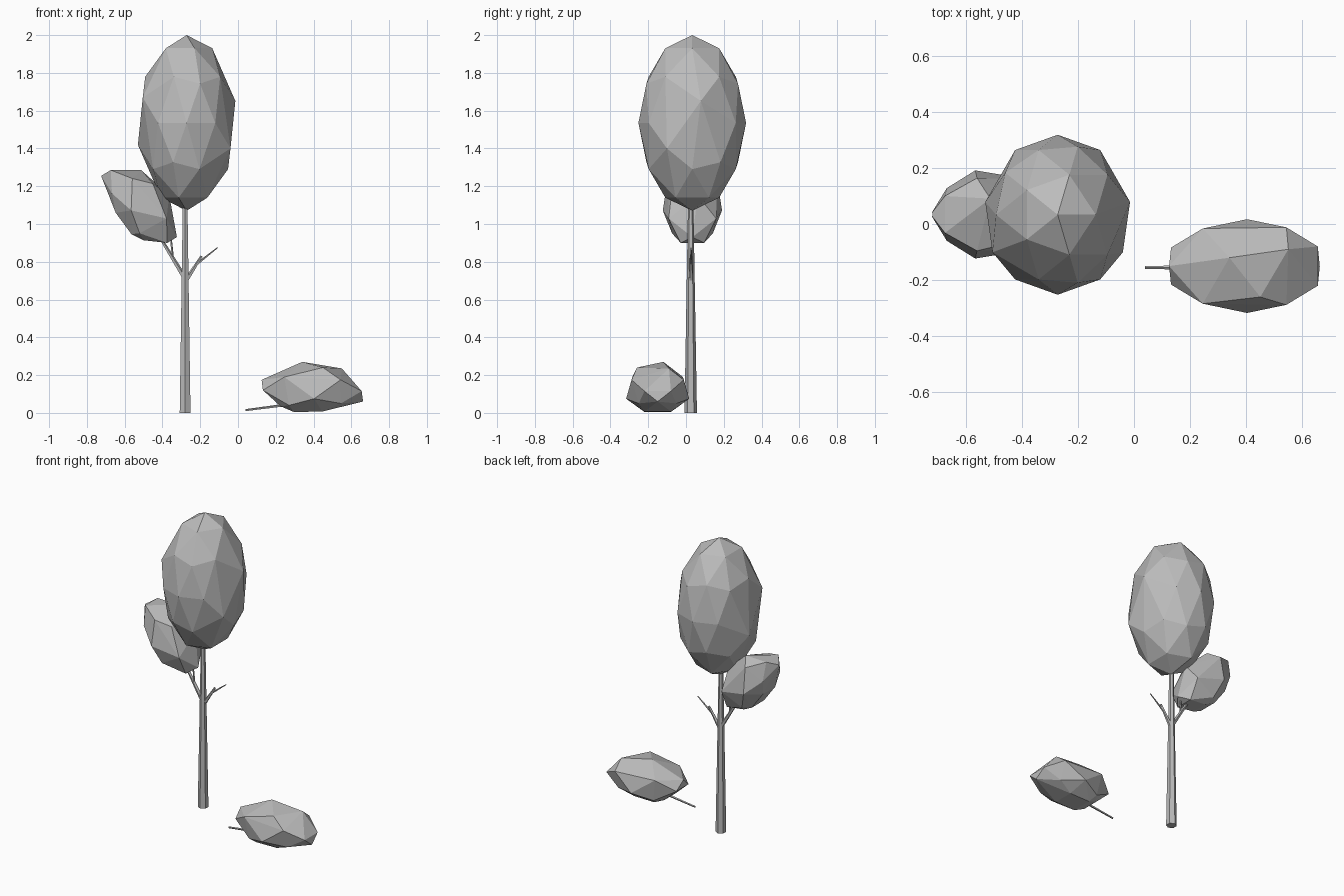
import bpy
import bmesh
from mathutils import Vector, Matrix

cube = bpy.data.objects.get("Cube")
if cube:
    bpy.data.objects.remove(cube, do_unlink=True)

GREY = (0.5, 0.5, 0.5, 1.0)
grey = bpy.data.materials.new("plain_grey")
grey.use_nodes = True
grey.diffuse_color = GREY
shader = next(n for n in grey.node_tree.nodes if n.type == "BSDF_PRINCIPLED")
shader.inputs["Base Color"].default_value = GREY


def finish(bm, name):
    """Turn a bmesh into a flat-shaded grey object."""
    bmesh.ops.recalc_face_normals(bm, faces=bm.faces[:])
    mesh = bpy.data.meshes.new(name)
    bm.to_mesh(mesh)
    bm.free()
    mesh.materials.append(grey)
    obj = bpy.data.objects.new(name, mesh)
    bpy.context.collection.objects.link(obj)
    return obj


def limb(name, start, end, r_start, r_end, sides=5):
    """Tapered low-poly rod between two points."""
    start, end = Vector(start), Vector(end)
    axis = end - start
    turn = axis.to_track_quat("Z", "Y").to_matrix().to_4x4()
    bm = bmesh.new()
    bmesh.ops.create_cone(
        bm, cap_ends=True, segments=sides, radius1=r_start, radius2=r_end,
        depth=axis.length,
        matrix=Matrix.Translation((start + end) / 2) @ turn)
    return finish(bm, name)


def merge_near(bm, a, b, target):
    """Collapse the two vertices nearest to a and b into one."""
    pair = [min(bm.verts, key=lambda v: (v.co - Vector(p)).length) for p in (a, b)]
    bmesh.ops.pointmerge(bm, verts=pair, merge_co=Vector(target))


# Main crown: stretched icosphere with a few collapsed edges on each side
bm = bmesh.new()
bmesh.ops.create_icosphere(bm, subdivisions=2, radius=1)
for s in (1, -1):
    merge_near(bm, (s * .89, 0, s * .45), (s * .95, .31, 0), (s, .16, s * .25))
    merge_near(bm, (s * .95, -.31, 0), (s * .72, -.53, s * -.45),
               (s * .9, -.47, s * -.29))
bmesh.ops.scale(bm, vec=(.258, .285, .465), verts=bm.verts[:])
bmesh.ops.translate(bm, vec=(-.272, .033, 1.535), verts=bm.verts[:])
finish(bm, "main_crown")

# Small crown shape: (along, across, up) around its centre, base to tip along x
CENTRE = Vector((.395, -.15, .135))
SINGLE = [(-.055, .03, .135), (.155, .06, .1), (.055, -.11, .105),
          (-.27, 0, .04), (.267, 0, -.075), (.03, -.035, -.127)]
PAIRED = [(-.263, .066, -.015), (-.15, .134, .055), (.008, .167, -.06),
          (.148, .138, .04), (.26, .07, -.02), (-.125, .115, -.095),
          (-.1, .07, -.13), (-.17, .06, -.1), (.15, .1, -.085),
          (.05, .07, -.128)]
POINTS = SINGLE + [(x, s * y, z) for x, y, z in PAIRED for s in (1, -1)]


def small_crown(name, matrix):
    bm = bmesh.new()
    for p in POINTS:
        bm.verts.new(matrix @ Vector(p))
    hull = bmesh.ops.convex_hull(bm, input=bm.verts[:])
    loose = [v for v in bm.verts if not v.link_faces]
    bmesh.ops.delete(bm, geom=loose, context="VERTS")
    return finish(bm, name)


small_crown("fallen_crown", Matrix.Translation(CENTRE))

# Side crown: same shape, standing tilted on the left-hand branch
along = Vector((-.60, 0, .79)) * .94
up = Vector((.79, 0, .60)) * 1.08
across = Vector((0, .94, 0))
tilt = Matrix((along, across, up)).transposed().to_4x4()
small_crown("side_crown", Matrix.Translation((-.51, .034, 1.105)) @ tilt)

# Trunk, running up into the crown
limb("trunk", (-.28, .025, 0), (-.28, .025, 1.3), .033, .011, 6)

# Branches and twigs
Y = .027
limb("side_branch", (-.28, Y, .71), (-.42, Y, .94), .014, .008)
limb("side_twig", (-.345, Y, .81), (-.355, Y, .92), .007, .005)
limb("bare_branch", (-.275, Y, .70), (-.192, Y, .83), .013, .007)
limb("bare_twig", (-.215, Y, .79), (-.108, Y, .875), .007, .003)

# Stalk of the fallen crown
limb("fallen_stalk", (.04, -.155, .014), (.28, -.155, .045), .006, .008)
